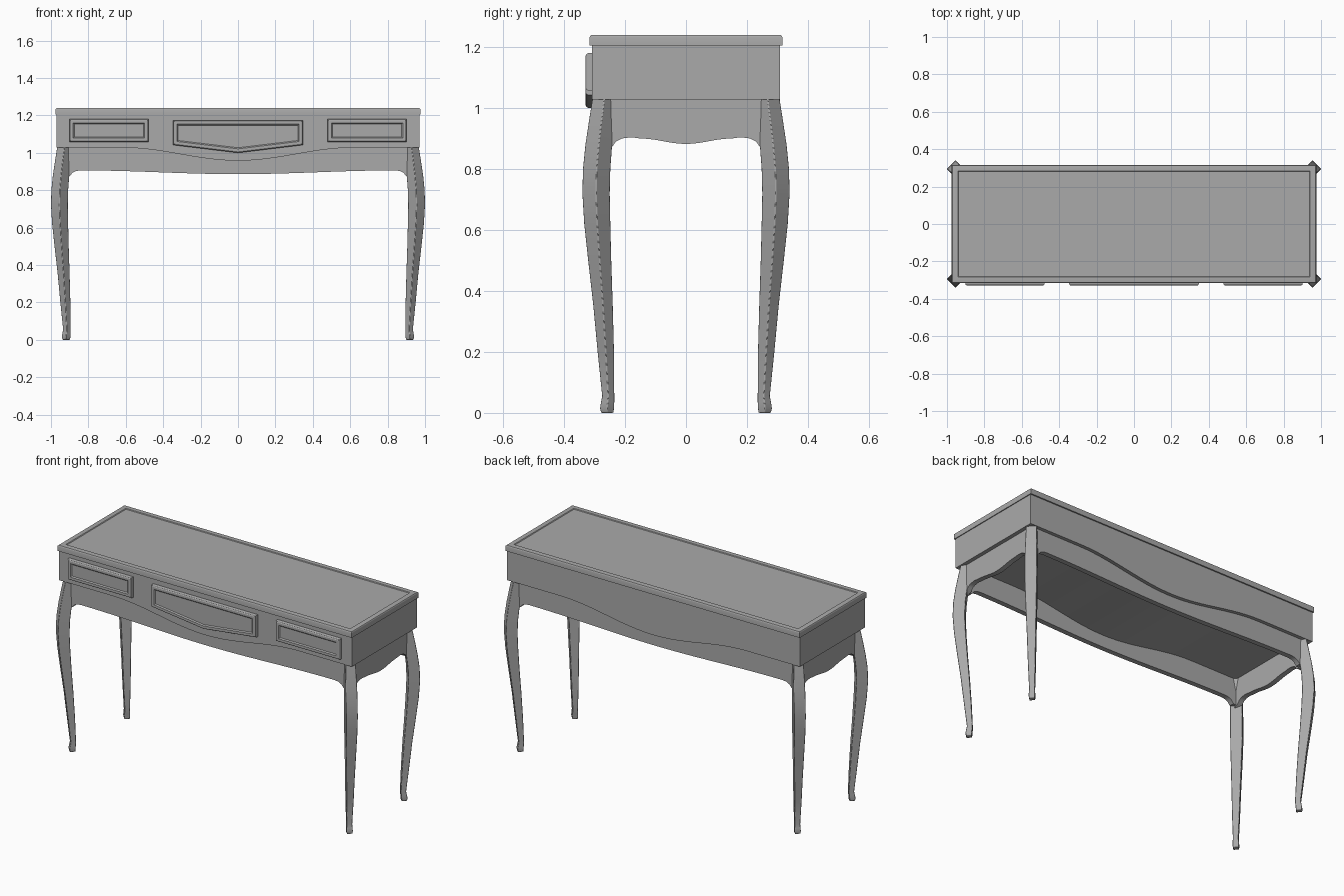
import bpy, bmesh
from math import radians, pi, cos, sin
from mathutils import Vector

if "Cube" in bpy.data.objects:
    bpy.data.objects.remove(bpy.data.objects["Cube"])

# Single painted finish
grey = bpy.data.materials.new("grey paint")
grey.use_nodes = True
colour = (0.4, 0.4, 0.4, 1)
grey.diffuse_color = colour
grey.node_tree.nodes["Principled BSDF"].inputs["Base Color"].default_value = colour


def finish(name, bm, bevel=0):
    """Turn a bmesh into a shaded object."""
    bmesh.ops.recalc_face_normals(bm, faces=bm.faces)
    mesh = bpy.data.meshes.new(name)
    bm.to_mesh(mesh)
    bm.free()
    mesh.materials.append(grey)
    obj = bpy.data.objects.new(name, mesh)
    bpy.context.collection.objects.link(obj)
    if bevel:
        mod = obj.modifiers.new("Bevel", "BEVEL")
        mod.width, mod.segments = bevel, 2
        mod.limit_method, mod.angle_limit = "ANGLE", radians(50)
    bpy.ops.object.select_all(action="DESELECT")
    obj.select_set(True)
    bpy.context.view_layer.objects.active = obj
    bpy.ops.object.shade_smooth_by_angle(angle=radians(30))
    return obj


def prism(outline, lo, hi, along_x=False):
    """Extrude an upright (u, z) outline along y, or along x."""
    place = (lambda u, z, d: (d, u, z)) if along_x else (lambda u, z, d: (u, d, z))
    bm = bmesh.new()
    face = bm.faces.new([bm.verts.new(place(u, z, lo)) for u, z in outline])
    ext = bmesh.ops.extrude_face_region(bm, geom=[face])
    moved = [v for v in ext["geom"] if isinstance(v, bmesh.types.BMVert)]
    bmesh.ops.translate(bm, verts=moved, vec=place(0, 0, hi - lo))
    bmesh.ops.recalc_face_normals(bm, faces=bm.faces)
    return bm


def mirrored(half):
    """Outline half from the outer edge to the centre, reflected across u = 0."""
    return [(-u, z) for u, z in half] + [(u, z) for u, z in reversed(half) if u > 0]


def ease(t):
    t = max(0.0, min(1.0, t))
    return (1 - cos(pi * t)) / 2


def facing(bm, direction):
    return max(bm.faces, key=lambda f: f.normal.dot(Vector(direction)) * f.calc_area())


def rect(x, lo, hi):
    return [(-x, lo), (x, lo), (x, hi), (-x, hi)]


# Top board with a shallow sunk field
bm = prism(rect(0.975, 1.205, 1.24), -0.316, 0.316)
edges = [e for e in bm.edges if all(v.co.z > 1.22 for v in e.verts)]
bmesh.ops.bevel(bm, geom=edges, offset=0.008, segments=3, profile=0.5, affect="EDGES")
field = facing(bm, (0, 0, 1))
bmesh.ops.inset_region(bm, faces=[field], thickness=0.035)
bmesh.ops.inset_region(bm, faces=[field], thickness=0.005, depth=-0.004)
finish("table_top", bm)

# Case with a sagging lower edge
sag = [(0.62 * (1 - i / 12), 1.028 - 0.07 * ease(i / 12)) for i in range(13)]
bm = prism(mirrored([(0.97, 1.206), (0.97, 1.028)] + sag), -0.308, 0.308)
finish("case", bm)


# Aprons with wavy lower edges
def apron(name, half_length, wave, lo, hi, along_x):
    outline = mirrored([(half_length, 1.03)] + wave)
    finish(name, prism(outline, lo, hi, along_x))


long_wave = [(0.93, 0.87), (0.9, 0.875), (0.885, 0.893), (0.865, 0.903), (0.84, 0.906)]
long_wave += [(0.84 * (1 - i / 10), 0.906 - 0.02 * ease(i / 10)) for i in range(1, 11)]
short_wave = [(0.27, 0.86), (0.24, 0.875), (0.23, 0.89), (0.21, 0.9), (0.18, 0.904), (0.15, 0.9)]
short_wave += [(0.15 * (1 - i / 6), 0.9 - 0.018 * ease(i / 6)) for i in range(1, 7)]
for side, label in ((-1, "front"), (1, "back")):
    lo, hi = sorted((side * 0.257, side * 0.287))
    apron(label + "_apron", 0.93, long_wave, lo, hi, False)
for side, label in ((-1, "right"), (1, "left")):
    lo, hi = sorted((side * 0.917, side * 0.947))
    apron(label + "_apron", 0.27, short_wave, lo, hi, True)


# Drawer fronts: rounded moulding around a sunk panel
def drawer(name, outline, x):
    bm = prism(outline, -0.32, -0.3)
    front = facing(bm, (0, -1, 0))
    for thickness, depth in ((0.003, 0.006), (0.005, 0.003), (0.013, 0), (0.006, -0.006)):
        bmesh.ops.inset_region(bm, faces=[front], thickness=thickness, depth=depth,
                               use_even_offset=True)
    bmesh.ops.translate(bm, verts=bm.verts, vec=(x, 0, 0))
    finish(name, bm)


for side, label in ((-1, "right"), (1, "left")):
    drawer(label + "_drawer", rect(0.212, 1.057, 1.18), side * 0.69)
drawer("centre_drawer", mirrored([(0.347, 1.174), (0.347, 1.042), (0, 1.0)]), 0)

# Cabriole legs: diamond section swept along the corner diagonal (height, offset, radius)
stations = [(1.03, 0.268, 0.04), (0.96, 0.277, 0.042), (0.88, 0.286, 0.045), (0.8, 0.293, 0.046),
            (0.72, 0.295, 0.046), (0.62, 0.291, 0.044), (0.5, 0.283, 0.039), (0.35, 0.272, 0.033),
            (0.2, 0.263, 0.028), (0.055, 0.255, 0.021), (0.035, 0.257, 0.023),
            (0.015, 0.259, 0.024), (0, 0.258, 0.021)]
for sx, lx in ((-1, "right"), (1, "left")):
    for sy, ly in ((-1, "front"), (1, "back")):
        bm = bmesh.new()
        rings = []
        for z, off, r in stations:
            cx, cy = sx * (off + 0.66), sy * off
            rings.append([bm.verts.new((cx + r * cos(k * pi / 2), cy + r * sin(k * pi / 2), z))
                          for k in range(4)])
        for a, b in zip(rings, rings[1:]):
            for k in range(4):
                n = (k + 1) % 4
                bm.faces.new((a[k], a[n], b[n], b[k]))
        bm.faces.new(rings[0])
        bm.faces.new(rings[-1])
        finish(f"{ly}_{lx}_leg", bm, bevel=0.003)
